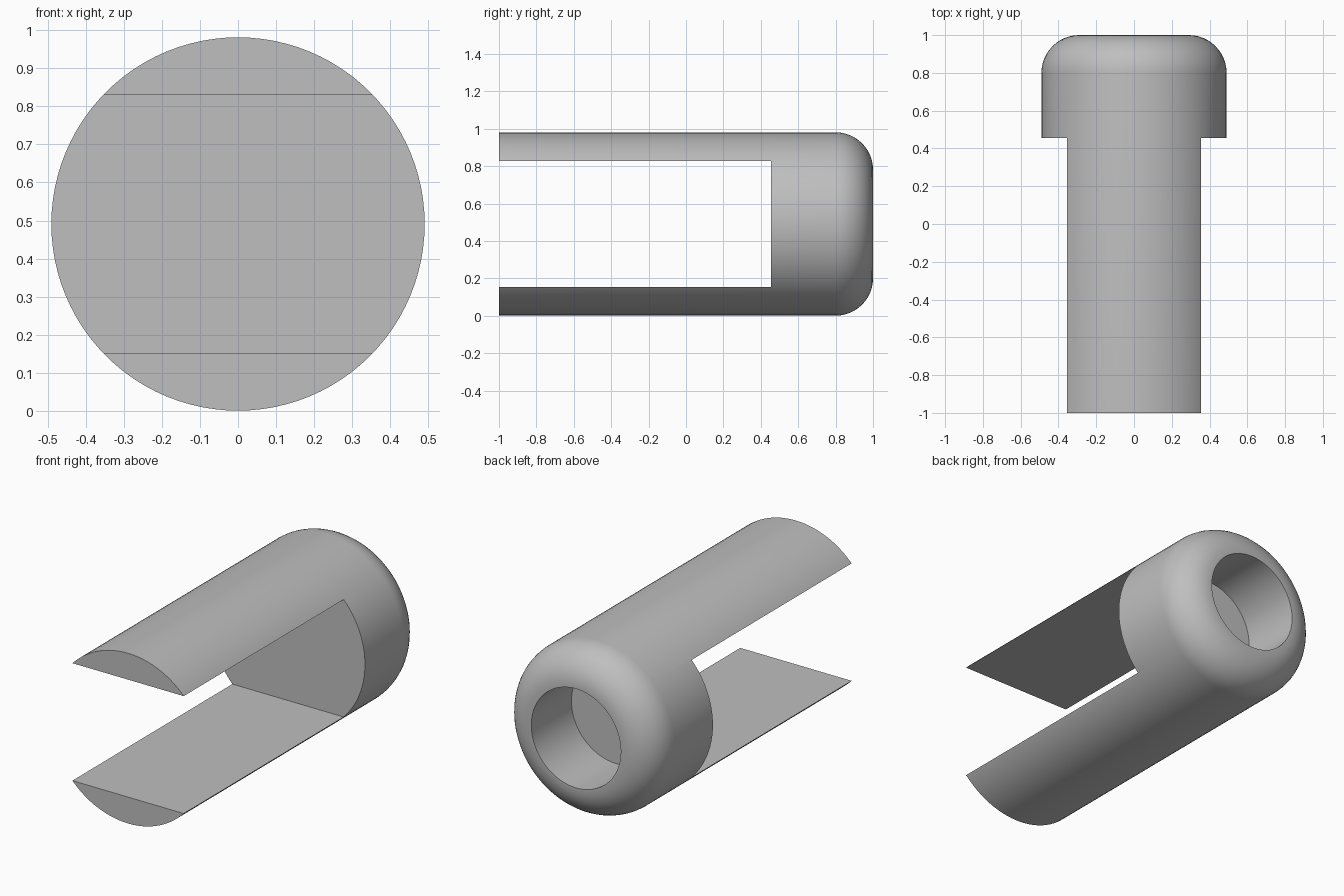
import bpy
import bmesh
from math import sin, cos, pi, radians
from mathutils import Vector

cube = bpy.data.objects.get("Cube")
if cube:
    bpy.data.objects.remove(cube, do_unlink=True)

RADIUS, CENTRE_Z = 0.49, 0.491
FILLET, HOLE_RADIUS, HOLE_FLOOR = 0.2, 0.285, 0.635
SLOT_HALF, SLOT_END = 0.338, 0.455

grey = bpy.data.materials.new("plain grey")
grey.use_nodes = True
colour = (0.52, 0.52, 0.52, 1)
grey.diffuse_color = colour
grey.node_tree.nodes["Principled BSDF"].inputs["Base Color"].default_value = colour


def finish(bm, name):
    bmesh.ops.recalc_face_normals(bm, faces=bm.faces)
    mesh = bpy.data.meshes.new(name)
    bm.to_mesh(mesh)
    bm.free()
    mesh.materials.append(grey)
    obj = bpy.data.objects.new(name, mesh)
    bpy.context.collection.objects.link(obj)
    return obj


# Round body with a filleted back rim and a blind hole: profile as (radius, y)
profile = [(0, -1), (RADIUS, -1)]
for i in range(13):
    a = i / 12 * pi / 2
    profile.append((RADIUS - FILLET + FILLET * cos(a), 1 - FILLET + FILLET * sin(a)))
profile += [(HOLE_RADIUS, 1), (HOLE_RADIUS, HOLE_FLOOR), (0, HOLE_FLOOR)]

bm = bmesh.new()
verts = [bm.verts.new((r, y, CENTRE_Z)) for r, y in profile]
edges = [bm.edges.new(pair) for pair in zip(verts, verts[1:])]
bmesh.ops.spin(bm, geom=verts + edges, cent=(0, 0, CENTRE_Z), axis=(0, 1, 0),
               angle=2 * pi, steps=96)
bmesh.ops.remove_doubles(bm, verts=bm.verts, dist=0.0001)
body = finish(bm, "clevis_body")

# Slot that leaves the upper and lower prongs
bm = bmesh.new()
bmesh.ops.create_cube(bm, size=2)
bmesh.ops.scale(bm, verts=bm.verts, vec=(1, 1, SLOT_HALF))
bmesh.ops.translate(bm, verts=bm.verts, vec=Vector((0, SLOT_END - 1, CENTRE_Z)))
for v in bm.verts:
    if v.co.y < 0:
        v.co.y = -1.5
slot = finish(bm, "slot_cutter")
slot.hide_render = True

cut = body.modifiers.new("slot", 'BOOLEAN')
cut.operation = 'DIFFERENCE'
cut.solver = 'EXACT'
cut.object = slot
bpy.ops.object.select_all(action='DESELECT')
body.select_set(True)
bpy.context.view_layer.objects.active = body
bpy.ops.object.modifier_apply(modifier=cut.name)
bpy.data.objects.remove(slot, do_unlink=True)

# Smooth curves, crisp edges
bpy.ops.object.shade_smooth_by_angle(angle=radians(30))
